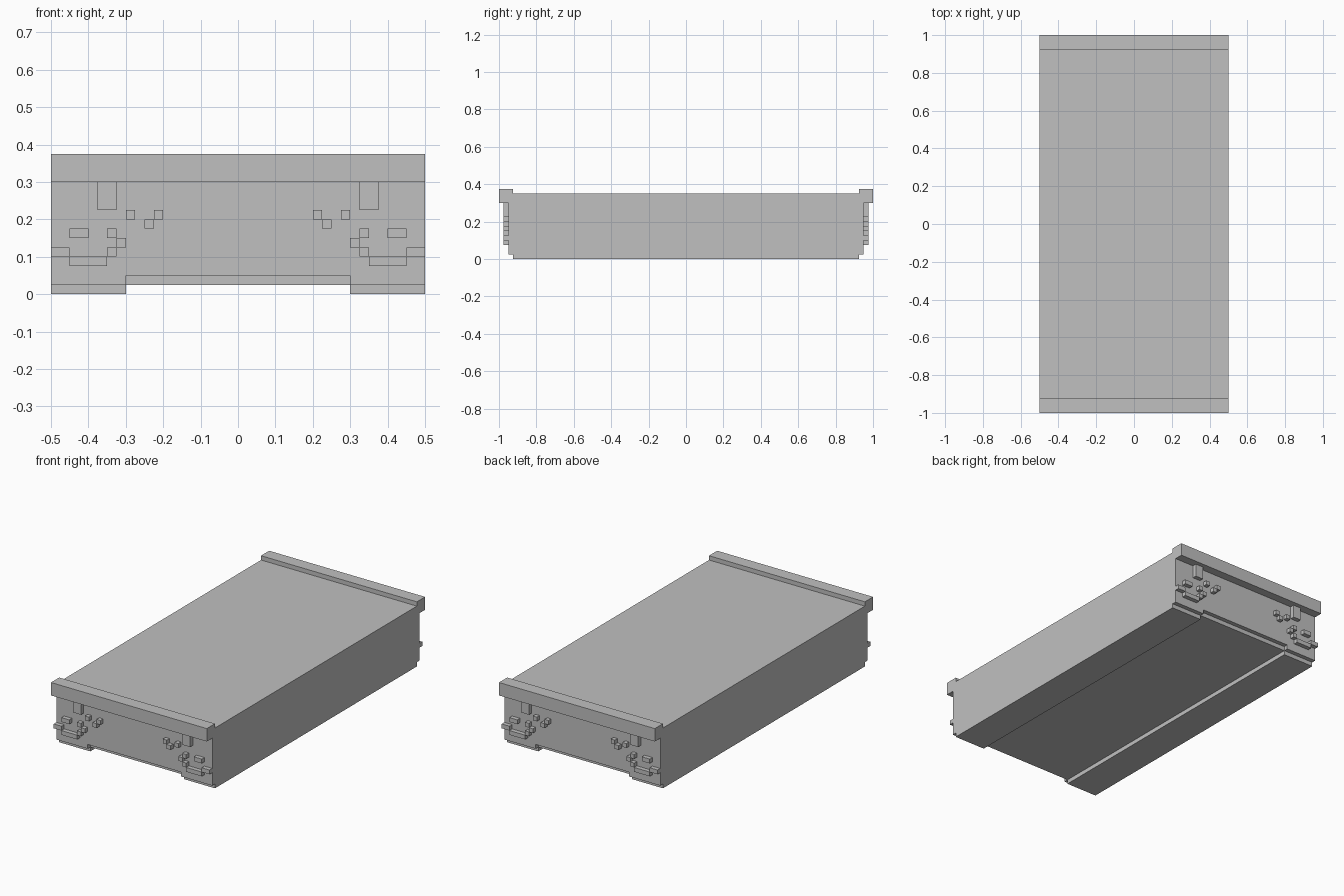
import bpy
import bmesh

default = bpy.data.objects.get("Cube")
if default:
    bpy.data.objects.remove(default, do_unlink=True)

U = 0.025  # module on which every part is laid out

grey = bpy.data.materials.new("plain grey")
grey.use_nodes = True
COLOUR = (0.53, 0.53, 0.53, 1)
grey.diffuse_color = COLOUR
grey.node_tree.nodes["Principled BSDF"].inputs["Base Color"].default_value = COLOUR


def finish(name, bm):
    bmesh.ops.recalc_face_normals(bm, faces=bm.faces[:])
    mesh = bpy.data.meshes.new(name)
    bm.to_mesh(mesh)
    bm.free()
    mesh.materials.append(grey)
    obj = bpy.data.objects.new(name, mesh)
    bpy.context.collection.objects.link(obj)
    return obj


def add_box(bm, x, y, z):
    """Add a box spanning three (low, high) ranges given in modules."""
    verts = bmesh.ops.create_cube(bm, size=1)["verts"]
    for v in verts:
        v.co = [U * (lo if c < 0 else hi) for c, (lo, hi) in zip(v.co, (x, y, z))]


def prism(name, half_profile, x0, x1):
    """Extrude a front/back symmetric side profile (y, z) along x."""
    bm = bmesh.new()
    loop = half_profile + [(-y, z) for y, z in reversed(half_profile)]
    face = bm.faces.new([bm.verts.new((x0 * U, y * U, z * U)) for y, z in loop])
    ext = bmesh.ops.extrude_face_region(bm, geom=[face])
    moved = [g for g in ext["geom"] if isinstance(g, bmesh.types.BMVert)]
    bmesh.ops.translate(bm, verts=moved, vec=((x1 - x0) * U, 0, 0))
    return finish(name, bm)


def body_profile(base):
    """Side profile with a one-module step along its lower edge."""
    return [(37, base), (37, base + 1), (38, base + 1), (38, 14)]


# Main body: raised middle between two lower side rails
prism("body_middle", body_profile(1), -12, 12)
prism("body_left_rail", body_profile(0), 12, 20)
prism("body_right_rail", body_profile(0), -20, -12)

# Overhanging end lips
for end, y in (("front", (-40, -37)), ("back", (37, 40))):
    bm = bmesh.new()
    add_box(bm, (-20, 20), y, (12, 15))
    finish(end + "_lip", bm)

# End fittings: (x range, z range) in modules, for one corner
FITTINGS = {
    "hanging_tab": [((13, 15), (9, 12))],
    "upper_studs": [((8, 9), (8, 9)), ((9, 10), (7, 8)), ((11, 12), (8, 9))],
    "lower_studs": [((13, 14), (6, 7)), ((12, 13), (5, 6))],
    "side_block": [((16, 18), (6, 7))],
    "stepped_bracket": [((13, 14), (4, 5)), ((14, 18), (3, 4)), ((18, 20), (4, 5))],
}
for end, sy in (("front", -1), ("back", 1)):
    for side, sx in (("left", 1), ("right", -1)):
        for part, boxes in FITTINGS.items():
            bm = bmesh.new()
            for xs, zs in boxes:
                add_box(bm, sorted(sx * x for x in xs), sorted((sy * 38, sy * 39)), zs)
            finish(f"{end}_{side}_{part}", bm)
